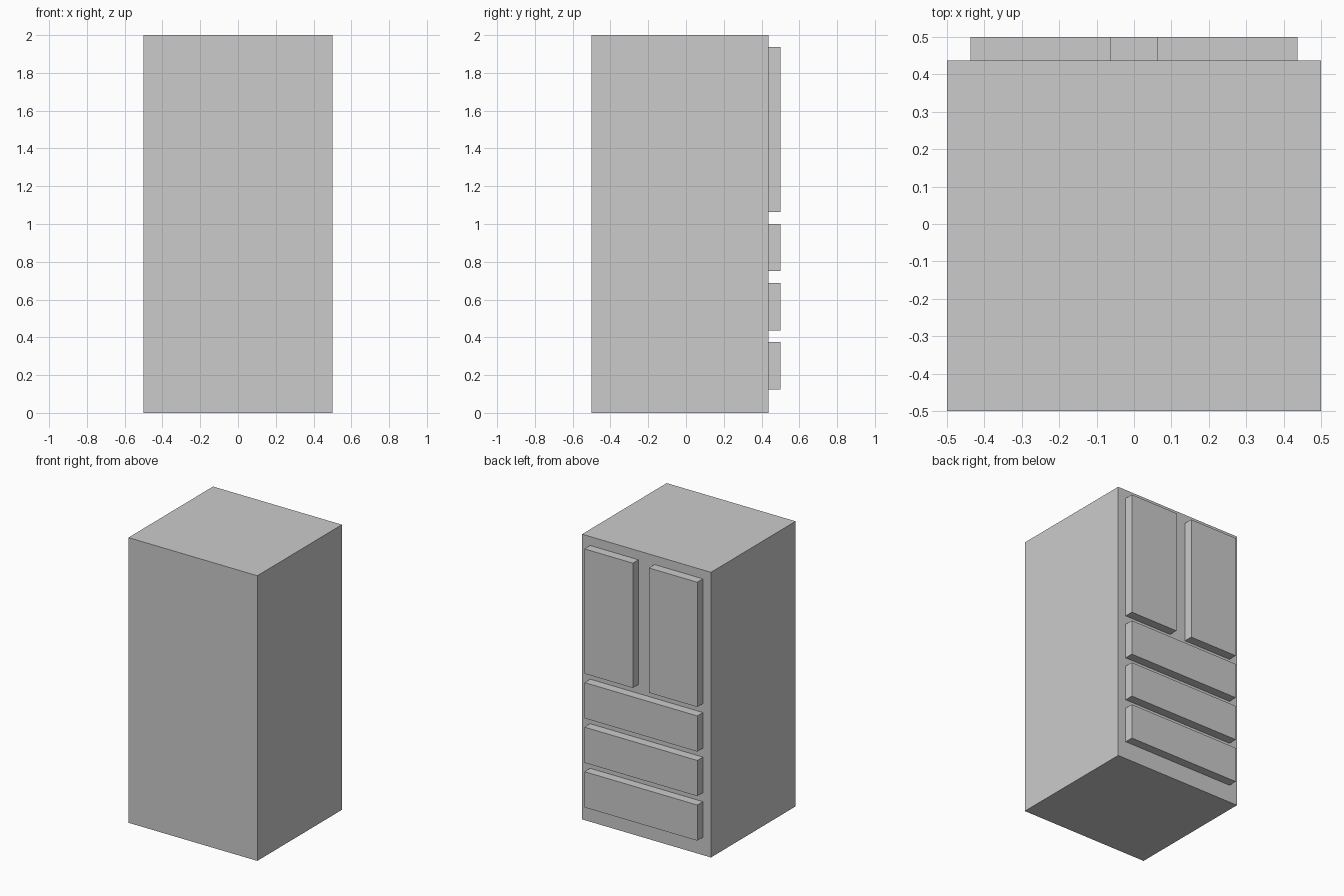
import bpy

if "Cube" in bpy.data.objects:
    bpy.data.objects.remove(bpy.data.objects["Cube"])

U = 1 / 16  # basic grid unit of the design


def box(name, lo, hi):
    """Axis-aligned box between two corners."""
    centre = [(a + b) / 2 for a, b in zip(lo, hi)]
    bpy.ops.mesh.primitive_cube_add(size=1, location=centre)
    ob = bpy.context.object
    ob.name = name
    ob.scale = [b - a for a, b in zip(lo, hi)]
    bpy.ops.object.transform_apply(location=False, rotation=False, scale=True)
    return ob


# cabinet body
box("cabinet_body", (-8*U, -8*U, 0), (8*U, 7*U, 32*U))

# pair of upper doors on the +y face
for side, x in (("left", -7*U), ("right", U)):
    box(f"door_{side}", (x, 7*U, 17*U), (x + 6*U, 8*U, 31*U))

# three stacked drawer fronts
for i in range(3):
    z = (2 + 5*i) * U
    box(f"drawer_front_{i + 1}", (-7*U, 7*U, z), (7*U, 8*U, z + 4*U))
